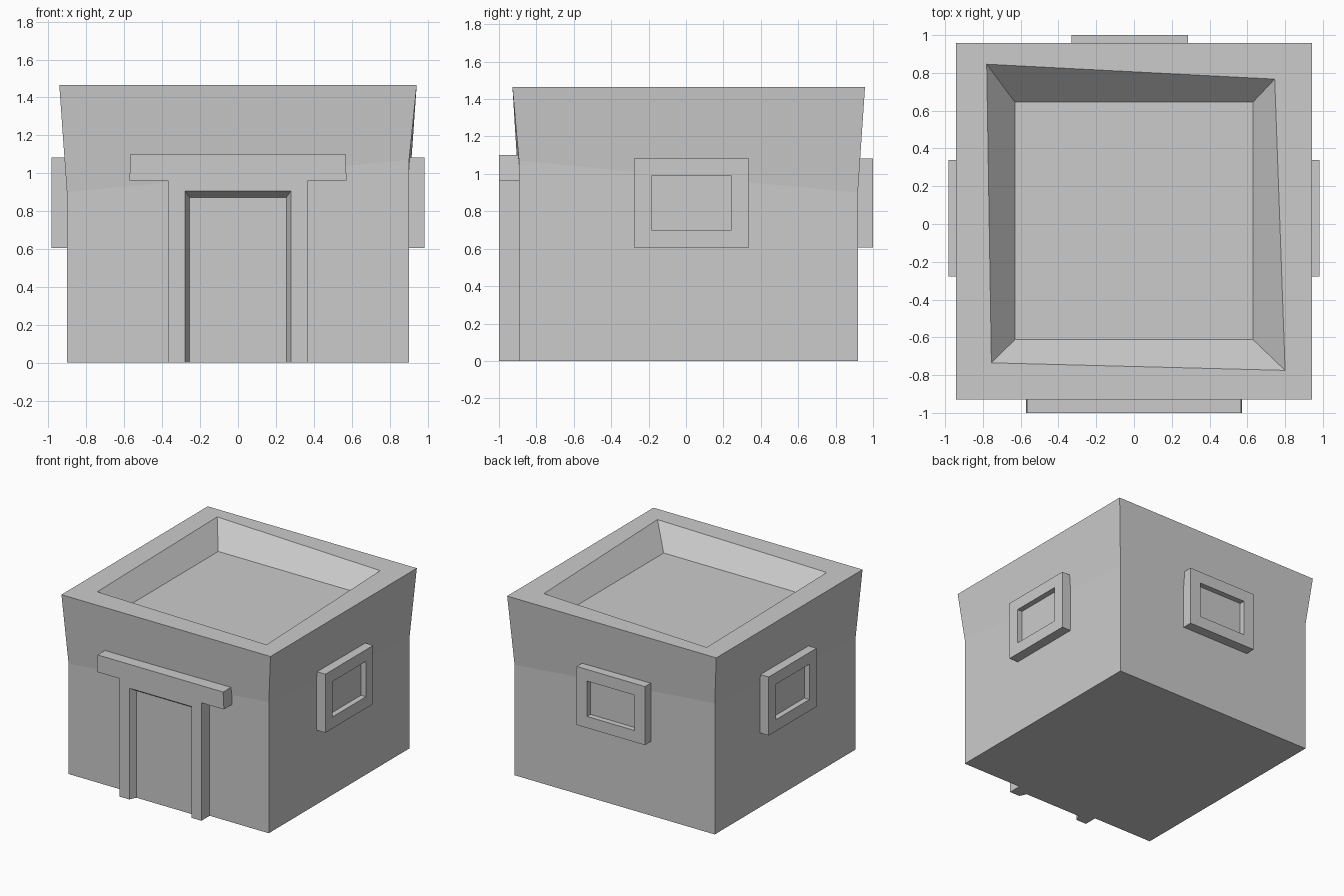
import bpy, bmesh
from math import pi
from mathutils import Matrix

if "Cube" in bpy.data.objects:
    bpy.data.objects.remove(bpy.data.objects["Cube"])


def finish(bm, name, matrix=None):
    bmesh.ops.recalc_face_normals(bm, faces=bm.faces[:])
    mesh = bpy.data.meshes.new(name)
    bm.to_mesh(mesh)
    bm.free()
    ob = bpy.data.objects.new(name, mesh)
    if matrix:
        ob.matrix_world = matrix
    bpy.context.collection.objects.link(ob)
    return ob


def strip(bm, a, b, closed=True):
    """Bridge two equal vertex rows with quads."""
    n = len(a)
    for i in range(n if closed else n - 1):
        j = (i + 1) % n
        bm.faces.new((a[i], a[j], b[j], b[i]))


def loft(bm, rings):
    """Skin closed rings and cap both ends."""
    rows = [[bm.verts.new(p) for p in ring] for ring in rings]
    for a, b in zip(rows, rows[1:]):
        strip(bm, a, b)
    bm.faces.new(rows[0])
    bm.faces.new(rows[-1])


def rect(x0, x1, y0, y1, zs):
    return [(x, y, z) for (x, y), z in
            zip(((x0, y0), (x1, y0), (x1, y1), (x0, y1)), zs)]


# Walls with uneven flare, parapet and sunken roof
bm = bmesh.new()
loft(bm, [
    rect(-0.903, 0.903, -0.893, 0.919, [0] * 4),
    rect(-0.903, 0.903, -0.893, 0.919, [0.90, 1.07, 0.90, 1.07]),
    rect(-0.943, 0.943, -0.928, 0.957, [1.465] * 4),
    [(-0.755, -0.735, 1.465), (0.80, -0.775, 1.465),
     (0.745, 0.767, 1.465), (-0.78, 0.846, 1.465)],
    rect(-0.63, 0.63, -0.612, 0.645, [1.30] * 4),
])
finish(bm, "walls_and_roof")


# Windows: raised frame with a shallow recessed pane, facing local -y
def window(name, angle, centre, wall, front):
    bm = bmesh.new()

    def ring(w, z0, z1, y):
        return [(-w, y, z0), (w, y, z0), (w, y, z1), (-w, y, z1)]
    loft(bm, [
        ring(0.308, 0.606, 1.083, -wall),
        ring(0.308, 0.606, 1.083, -front),
        ring(0.214, 0.70, 0.988, -front),
        ring(0.214, 0.70, 0.988, -front + 0.045),
    ])
    finish(bm, name, Matrix.Translation(centre) @ Matrix.Rotation(angle, 4, 'Z'))


window("right_window", pi / 2, (0, 0.03, 0), 0.90, 0.983)
window("left_window", -pi / 2, (0, 0.03, 0), 0.90, 0.983)
window("back_window", pi, (-0.022, 0, 0), 0.915, 1.0)


# Door surround: jambs and lintel in one outline, bevelled reveal, door panel
def mirrored(half):
    return half + [(-x, z) for x, z in reversed(half)]


bm = bmesh.new()


def row(points, y):
    return [bm.verts.new((x, y, z)) for x, z in points]


outline = mirrored([(0.37, 0), (0.37, 0.962), (0.573, 0.962), (0.566, 1.102)])
opening = mirrored([(0.28, 0), (0.28, 0.907)])
recess = mirrored([(0.255, 0), (0.255, 0.872)])
out_back, out_front = row(outline, -0.89), row(outline, -1.0)
in_front, in_back = row(opening, -1.0), row(recess, -0.945)
strip(bm, out_back, out_front, closed=False)
strip(bm, in_front, in_back, closed=False)
bm.faces.new(out_front + in_front[::-1])
bm.faces.new(in_back)
bm.faces.new(out_back)
bm.faces.new([out_back[0], out_front[0], in_front[0], in_back[0],
              in_back[-1], in_front[-1], out_front[-1], out_back[-1]])
finish(bm, "door_surround")
